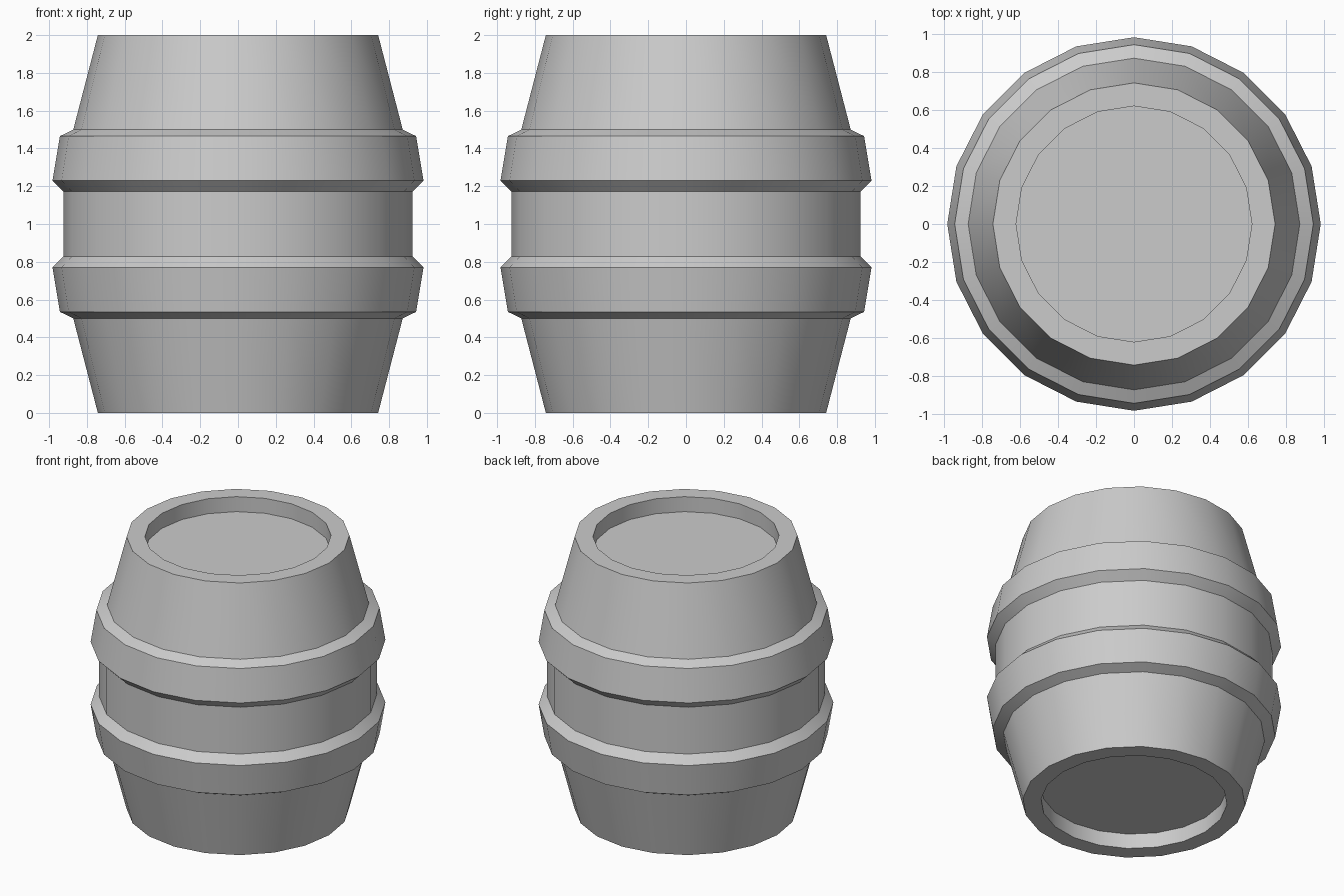
import bpy, bmesh, math

if "Cube" in bpy.data.objects:
    bpy.data.objects.remove(bpy.data.objects["Cube"])

SIDES = 20

# Upper half of the barrel's profile (radius, z), from recessed lid to waist
upper = [(0.62, 1.89), (0.62, 2.0), (0.742, 2.0), (0.872, 1.5),
         (0.943, 1.465), (0.982, 1.23), (0.925, 1.172)]
profile = upper + [(r, 2 - z) for r, z in reversed(upper)]

# Staves, hoops and rims: rings joined by quads
bm = bmesh.new()
rings = []
for r, z in profile:
    rings.append([bm.verts.new((r * math.cos(a), r * math.sin(a), z))
                  for a in (2 * math.pi * i / SIDES for i in range(SIDES))])
for a, b in zip(rings, rings[1:]):
    for i in range(SIDES):
        j = (i + 1) % SIDES
        bm.faces.new((a[i], b[i], b[j], a[j]))

# Recessed lid and base
bm.faces.new(rings[0])
bm.faces.new(rings[-1][::-1])
bmesh.ops.recalc_face_normals(bm, faces=bm.faces[:])

mesh = bpy.data.meshes.new("barrel")
bm.to_mesh(mesh)
bm.free()
barrel = bpy.data.objects.new("barrel", mesh)
bpy.context.collection.objects.link(barrel)

# Round staves stay smooth, hoop and rim edges stay sharp
bpy.context.view_layer.objects.active = barrel
barrel.select_set(True)
bpy.ops.object.shade_smooth_by_angle(angle=math.radians(30))
